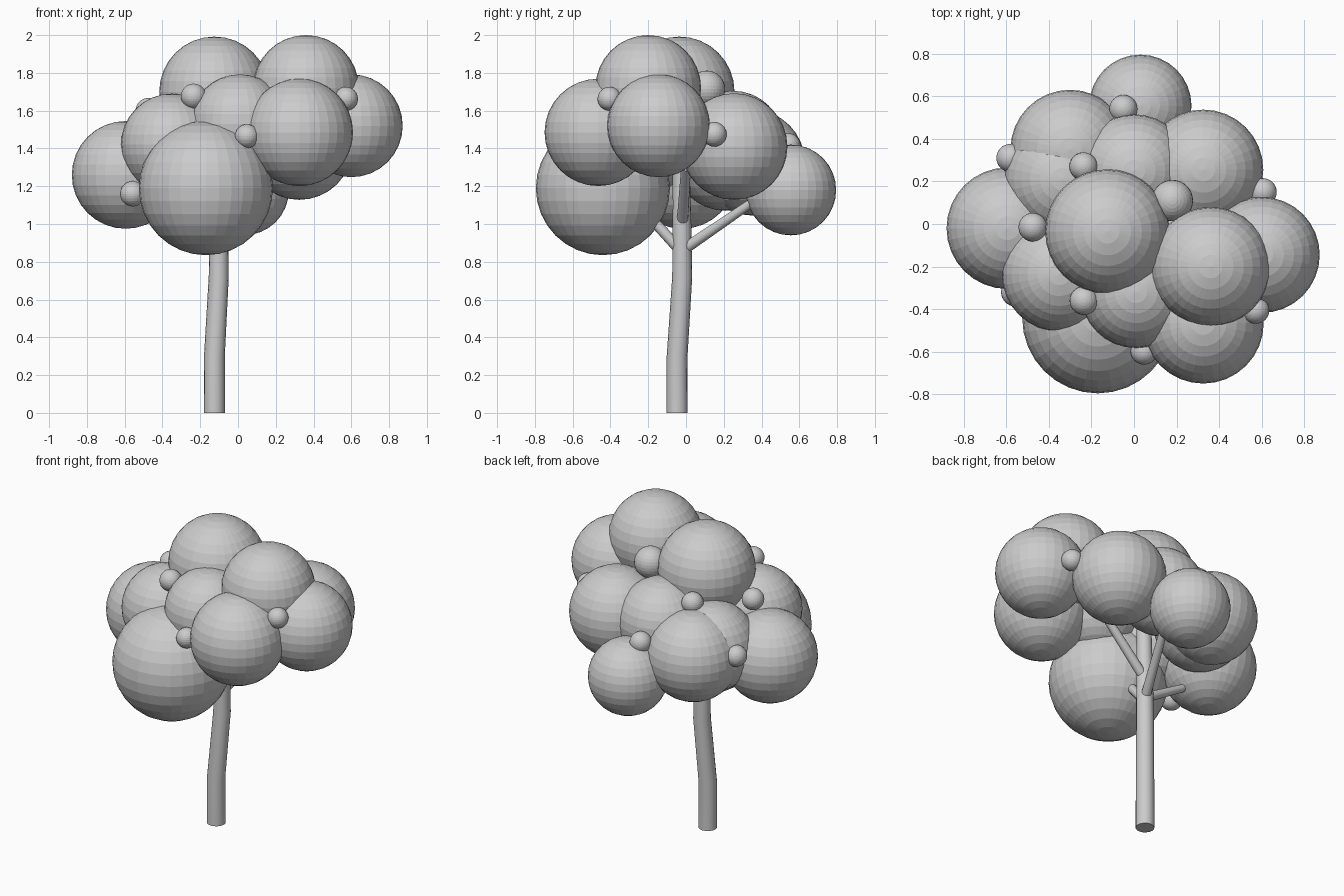
import bpy

# Helpers
def ball(name, x, y, z, r, seg=32, rings=16):
    bpy.ops.mesh.primitive_uv_sphere_add(segments=seg, ring_count=rings, radius=r, location=(x, y, z))
    bpy.context.object.name = name

def limb(name, pts):
    """Tapered round tube through (x, y, z, radius) points."""
    cu = bpy.data.curves.new(name, 'CURVE')
    cu.dimensions = '3D'
    cu.bevel_depth = 1.0
    cu.bevel_resolution = 6
    cu.use_fill_caps = True
    sp = cu.splines.new('POLY')
    sp.points.add(len(pts) - 1)
    for p, (x, y, z, r) in zip(sp.points, pts):
        p.co = (x, y, z, 1)
        p.radius = r
    ob = bpy.data.objects.new(name, cu)
    bpy.context.collection.objects.link(ob)
    bpy.ops.object.select_all(action='DESELECT')
    ob.select_set(True)
    bpy.context.view_layer.objects.active = ob
    bpy.ops.object.convert(target='MESH')
    bpy.ops.object.shade_smooth_by_angle()

# Trunk and branches
limb("trunk", [(-.125, -.047, 0, .056), (-.125, -.047, .3, .055),
               (-.102, -.02, .72, .053), (-.10, -.022, 1.1, .048), (-.10, -.03, 1.5, .042)])
branches = {
    "right": [(-.10, -.02, 1.0, .03), (.22, 0, 1.3, .026)],
    "back": [(-.10, -.02, .86, .03), (.06, .345, 1.11, .024)],
    "left": [(-.10, -.02, .87, .03), (-.40, -.03, 1.05, .024)],
    "front": [(-.10, -.02, .85, .03), (-.13, -.25, 1.1, .026)],
}
for side, pts in branches.items():
    limb("branch_" + side, pts)

# Large foliage clumps
clumps = [
    (-.125, -.035, 1.70, .292), (.36, -.20, 1.72, .28), (.60, -.145, 1.52, .272),
    (.325, -.465, 1.485, .284), (-.17, -.44, 1.19, .355), (-.595, -.02, 1.26, .285),
    (-.35, -.235, 1.42, .27), (.01, -.32, 1.53, .262), (0, .25, 1.44, .265),
    (-.30, .35, 1.325, .28), (-.335, .21, 1.345, .275), (.325, .255, 1.41, .282),
    (.03, .555, 1.18, .24),
]
for i, c in enumerate(clumps):
    ball(f"foliage_clump_{i + 1}", *c)

# Small foliage buds
buds = [
    (-.235, -.36, 1.676, .067), (-.237, .27, 1.62, .066), (.047, -.597, 1.465, .063),
    (-.557, -.32, 1.16, .067), (.572, -.405, 1.663, .063), (.605, .15, 1.475, .065),
    (.18, .11, 1.715, .097), (-.05, .54, 1.415, .066), (-.58, .31, 1.38, .066),
    (-.475, -.015, 1.6, .067),
]
for i, b in enumerate(buds):
    ball(f"foliage_bud_{i + 1}", *b)
